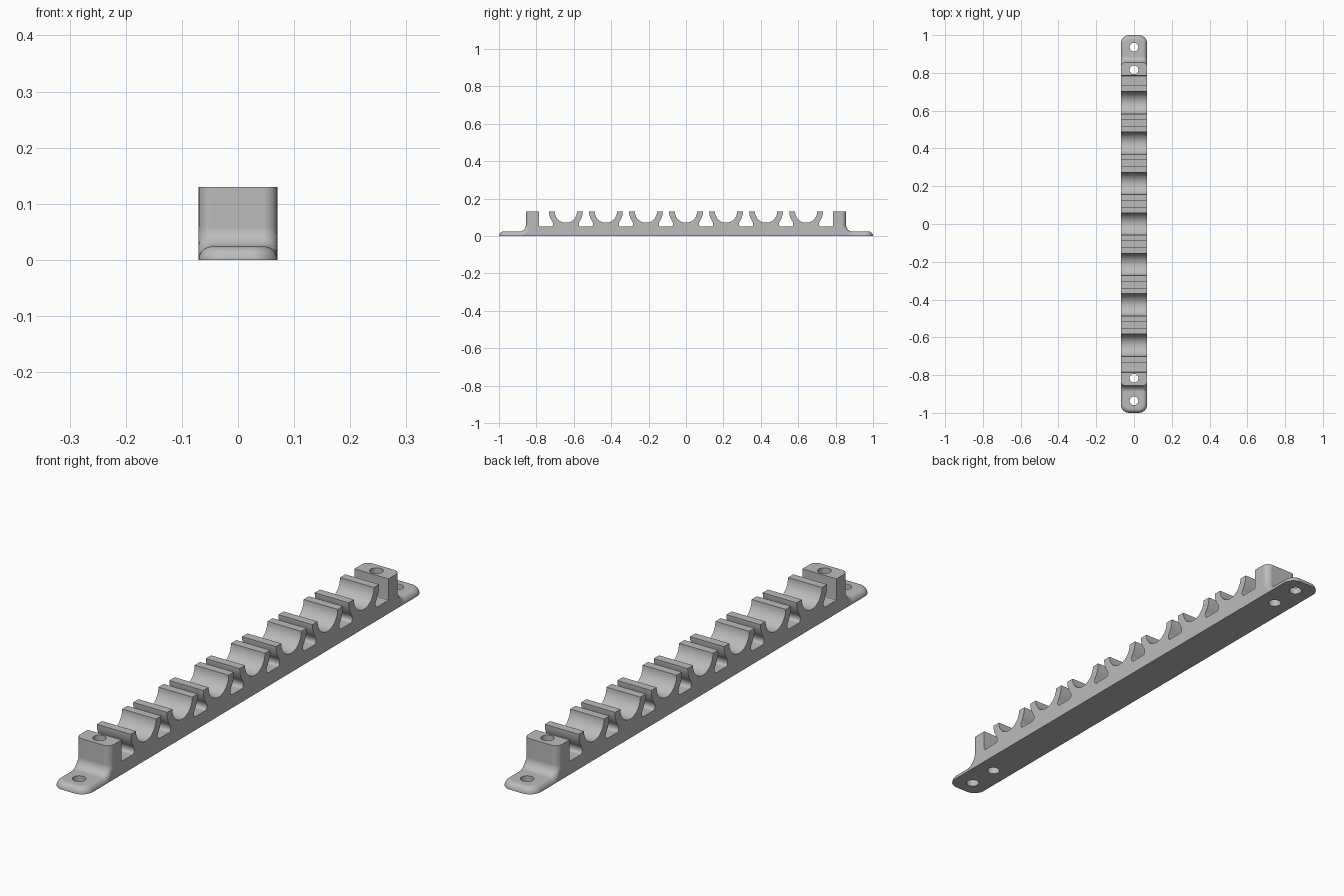
import bpy, bmesh, math

if "Cube" in bpy.data.objects:
    bpy.data.objects.remove(bpy.data.objects["Cube"])

W, TOP, FLOOR = 0.07, 0.13, 0.05      # half width, overall height, gap floor
FLANGE, FILLET = 0.024, 0.035         # flange thickness, post foot fillet
PITCH, R_IN, R_OUT = 0.214, 0.059, 0.09

grey = bpy.data.materials.new("light_grey")
grey.diffuse_color = (0.5, 0.5, 0.5, 1)
grey.use_nodes = True
grey.node_tree.nodes["Principled BSDF"].inputs["Base Color"].default_value = grey.diffuse_color


def loft(name, rings):
    """Closed solid through matching rings of points."""
    bm = bmesh.new()
    vs = [[bm.verts.new(p) for p in ring] for ring in rings]
    n = len(vs[0])
    for a, b in zip(vs, vs[1:]):
        for i in range(n):
            j = (i + 1) % n
            bm.faces.new((a[i], a[j], b[j], b[i]))
    bm.faces.new(vs[0][::-1])
    bm.faces.new(vs[-1])
    bmesh.ops.recalc_face_normals(bm, faces=bm.faces)
    me = bpy.data.meshes.new(name)
    bm.to_mesh(me)
    bm.free()
    me.materials.append(grey)
    ob = bpy.data.objects.new(name, me)
    bpy.context.collection.objects.link(ob)
    return ob


def boolean(target, other, operation):
    mod = target.modifiers.new(operation.lower(), 'BOOLEAN')
    mod.operation, mod.object, mod.solver = operation, other, 'EXACT'
    bpy.context.view_layer.objects.active = target
    bpy.ops.object.modifier_apply(modifier=mod.name)
    bpy.data.objects.remove(other)


def outline(cx, cy, r, back, side, n=14):
    """Plan outline with two rounded outer corners, limited to the strip width."""
    arc = [(min(cx + r * math.cos(a), W), cy + r * math.sin(a))
           for a in (math.pi / 2 * i / n for i in range(n + 1))]
    half = [(min(cx + r, W), back)] + arc
    pts = half + [(-x, y) for x, y in reversed(half)]
    return [(x, y * side) for x, y in pts]


# Strip with cups: side profile extruded across the width
wall = [(R_OUT * math.cos(a), TOP - R_OUT * math.sin(a))
        for a in (math.radians(37) * i / 7 for i in range(8))]
wall += [(0.0695, 0.070), (0.0685, 0.064), (0.0692, 0.058),
         (0.0715, 0.0535), (0.075, 0.051), (0.080, FLOOR)]
cup = [(-R_IN * math.cos(a), TOP - R_IN * math.sin(a))
       for a in (math.pi * i / 24 for i in range(25))]
cell = [(-y, z) for y, z in reversed(wall)] + cup + wall
post = [(0.831, 0), (0.831, TOP), (0.786, TOP), (0.786, 0.056),
        (0.784, 0.052), (0.780, FLOOR)]
profile = [(-y, z) for y, z in post]
for k in range(-3, 4):
    profile += [(y + k * PITCH, z) for y, z in cell]
profile += post[::-1]
rail = loft("clip_rail", [[(x, y, z) for y, z in profile] for x in (-W, W)])

for side in (-1, 1):
    # Mounting flange with rounded upper edge
    rings = []
    for i in range(9):
        a = math.pi / 2 * i / 8
        inset = FLANGE * (1 - math.cos(a))
        rings.append([(x, y, FLANGE * math.sin(a)) for x, y in
                      outline(0.025, 0.955, 0.045 - inset, 0.80, side)])
    boolean(rail, loft("flange", rings), 'UNION')

    # Rounded post end flowing into the flange
    rings = []
    for i in range(11):
        t = i / 10
        a = math.pi / 2 * t
        ring = []
        for x, y in outline(0.045, 0.831, 0.025 + FILLET * (1 - math.sin(a)), 0.80, side):
            over = min(max(abs(x) - (W - FLANGE), 0), FLANGE)
            drop = FLANGE - math.sqrt(max(FLANGE ** 2 - over ** 2, 0))
            z = FLANGE + FILLET * (1 - math.cos(a)) - drop * (1 - t) - 0.0005 * (1 - t)
            ring.append((x, y, max(z, 0.0005)))
        if i == 0:
            rings.append([(x, y, 0) for x, y, z in ring])
        rings.append(ring)
    rings.append([(x, y, TOP) for x, y, z in rings[-1]])
    boolean(rail, loft("post_end", rings), 'UNION')

# Screw holes through flanges and posts
for y in (-0.936, -0.816, 0.816, 0.936):
    circle = [(0.023 * math.cos(math.tau * i / 32), y + 0.023 * math.sin(math.tau * i / 32))
              for i in range(32)]
    hole = loft("hole_cutter", [[(px, py, z) for px, py in circle] for z in (-0.05, 0.2)])
    hole.hide_render = True
    boolean(rail, hole, 'DIFFERENCE')

# Smooth curves, crisp edges
bpy.ops.object.select_all(action='DESELECT')
rail.select_set(True)
bpy.context.view_layer.objects.active = rail
bpy.ops.object.shade_smooth_by_angle(angle=math.radians(30))
weighted = rail.modifiers.new("weighted_normals", 'WEIGHTED_NORMAL')
weighted.keep_sharp = True
